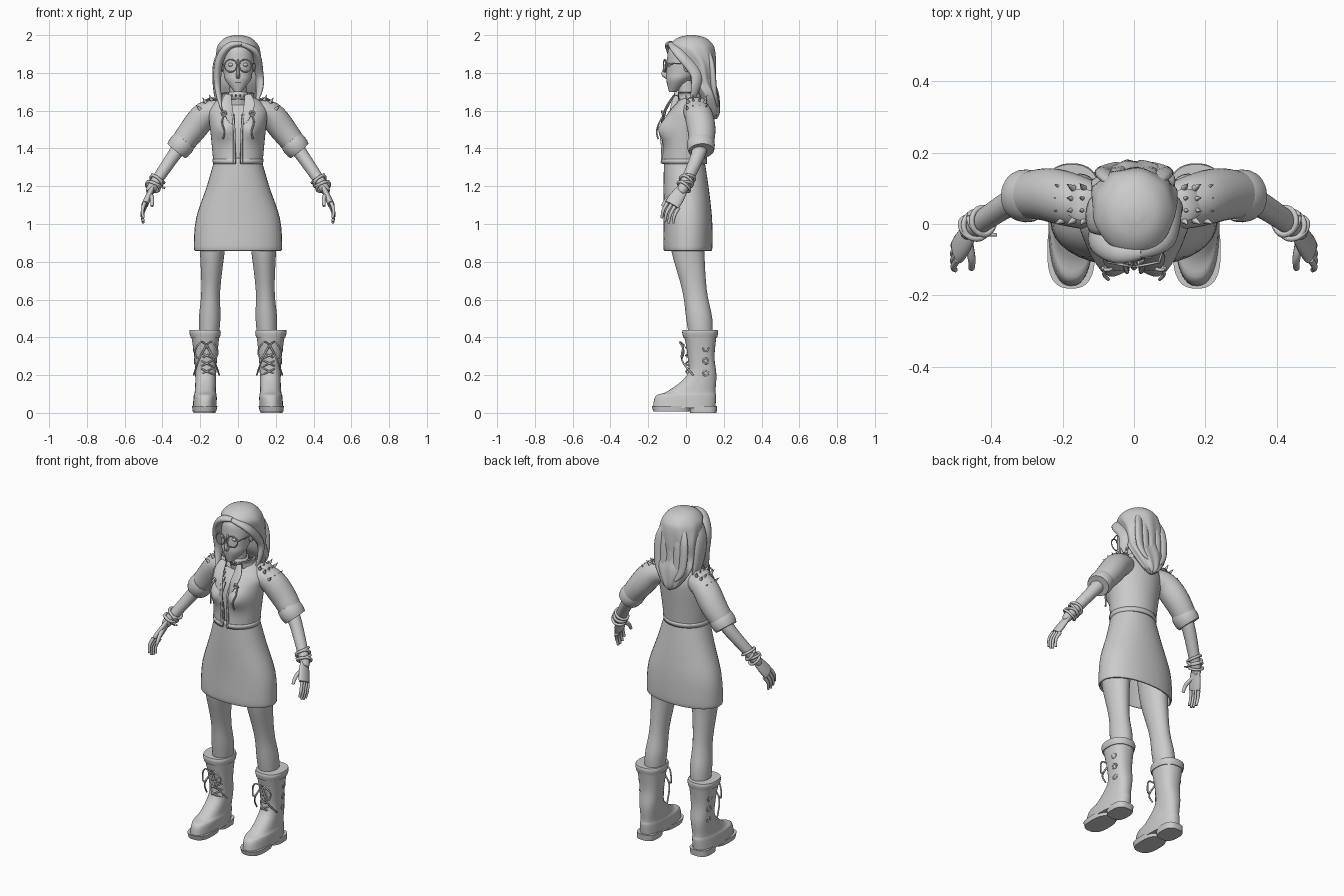
import bpy, bmesh, math
from mathutils import Vector

default_cube = bpy.data.objects.get("Cube")
if default_cube:
    bpy.data.objects.remove(default_cube, do_unlink=True)

colour = (.6, .6, .6, 1)
grey = bpy.data.materials.new("light grey")
grey.use_nodes = True
grey.diffuse_color = colour
grey.node_tree.nodes["Principled BSDF"].inputs["Base Color"].default_value = colour
parts = []


def finish(name, bm, mirror, thick=0):
    """Turn the bmesh into a named object with its modifiers."""
    bmesh.ops.recalc_face_normals(bm, faces=bm.faces)
    mesh = bpy.data.meshes.new(name)
    bm.to_mesh(mesh)
    bm.free()
    mesh.materials.append(grey)
    part = bpy.data.objects.new(name, mesh)
    bpy.context.collection.objects.link(part)
    if thick:
        part.modifiers.new("Thickness", 'SOLIDIFY').thickness = thick
    if mirror:
        part.modifiers.new("Mirror", 'MIRROR').use_mirror_merge = False
    parts.append(part)


def smooth(rows, steps):
    """Catmull-Rom interpolation of points or section rows."""
    out = []
    for i in range(len(rows) - 1):
        before, start, end = rows[max(i - 1, 0)], rows[i], rows[i + 1]
        after = rows[min(i + 2, len(rows) - 1)]
        for k in range(steps):
            t = k / steps
            out.append([q + t / 2 * (r - p + t * (2 * p - 5 * q + 4 * r - s + t * (3 * (q - r) + s - p)))
                        for p, q, r, s in zip(before, start, end, after)])
    return out + [list(rows[-1])]


def skin(name, sections, seg, power=1, cap=True, warp=None, skip=None, mirror=False, thick=0):
    """Join rounded cross-sections given as centre, two axes and two radii."""
    bm, rings = bmesh.new(), []
    for centre, across, deep, width, depth in sections:
        ring = []
        for k in range(seg):
            angle = math.tau * k / seg - math.pi / 2
            c, s = math.cos(angle), math.sin(angle)
            point = (centre + across * width * math.copysign(abs(c) ** power, c)
                     + deep * depth * math.copysign(abs(s) ** power, s))
            ring.append(bm.verts.new(warp(point, angle) if warp else point))
        rings.append(ring)
    for low, high in zip(rings, rings[1:]):
        for k in range(seg):
            quad = [low[k], low[k - 1], high[k - 1], high[k]]
            middle = sum((v.co for v in quad), Vector()) / len(quad)
            if not (skip and skip(middle)):
                bm.faces.new(quad)
    if cap:
        bm.faces.new(rings[0])
        bm.faces.new(rings[-1])
    finish(name, bm, mirror, thick)


def stack(name, rows, x=lambda z: 0, seg=36, steps=4, **options):
    """Level rings from rows of y, z, half width, half depth."""
    across, deep = Vector((1, 0, 0)), Vector((0, 1, 0))
    skin(name, [(Vector((x(z), y, z)), across, deep, width, depth)
                for y, z, width, depth in smooth(rows, steps)], seg, **options)


def steady(t):
    return 1


def swell(t):
    return math.sin(math.pi * (.1 + .89 * t)) ** .6


def narrow(end):
    return lambda t: 1 - (1 - end) * t


def tube(name, points, width, depth=None, profile=steady, facing=None, seg=10, steps=4, **options):
    """Sweep an oval along a smooth path; depth is measured towards facing."""
    path = [Vector(p) for p in smooth(points, steps)]
    last, deep, sections = len(path) - 1, None, []
    for i, centre in enumerate(path):
        along = (path[min(i + 1, last)] - path[max(i - 1, 0)]).normalized()
        deep = deep or (Vector(facing) if facing else along.orthogonal())
        deep = (deep - along * deep.dot(along)).normalized()
        size = profile(i / last)
        sections.append((centre, along.cross(deep), deep, width * size, (depth or width) * size))
    skin(name, sections, seg, **options)


def ball(name, centre, size, mirror=True):
    bm = bmesh.new()
    bmesh.ops.create_uvsphere(bm, u_segments=16, v_segments=10, radius=1)
    bmesh.ops.scale(bm, vec=size, verts=bm.verts)
    bmesh.ops.translate(bm, vec=centre, verts=bm.verts)
    finish(name, bm, mirror)


def loop(name, centre, axis, radius, thickness, mirror=True):
    u = Vector(axis).orthogonal().normalized()
    v = Vector(axis).normalized().cross(u)
    turns = [math.tau * i / 16 for i in range(17)]
    tube(name, [Vector(centre) + radius * (u * math.cos(a) + v * math.sin(a)) for a in turns],
         thickness, steps=2, mirror=mirror)


def spike(name, base, direction, length, mirror=True):
    base = Vector(base)
    tube(name, [base, base + Vector(direction).normalized() * length], length / 3.5,
         profile=narrow(.05), steps=1, mirror=mirror)


# Head and face
stack("head", [(-.07, 1.7, .02, .02), (-.04, 1.76, .066, .064), (-.02, 1.8, .076, .083),
               (-.01, 1.87, .082, .09), (0, 1.93, .075, .09), (.01, 1.97, .04, .05)])
stack("neck", [(.03, 1.58, .06, .05), (.01, 1.66, .046, .046), (0, 1.76, .044, .046)])
tube("nose", [(0, -.095, 1.87), (0, -.11, 1.82), (0, -.116, 1.795), (0, -.1, 1.785)], .007, .01,
     lambda t: .8 + t, (0, 1, 0))
for z in (1.75, 1.76):
    ball("lip", (0, -.093, z), (.025, .01, .006), mirror=False)
ball("eye", (.037, -.085, 1.843), (.017, .014, .01))
ball("ear", (.084, .005, 1.835), (.008, .018, .03))

# Glasses
loop("glasses_rim", (.039, -.113, 1.838), (.2, -1, 0), .033, .0035)
tube("glasses_arm", [(.07, -.107, 1.845), (.085, -.05, 1.85), (.086, .01, 1.85)], .003, mirror=True)
tube("glasses_bridge", [(-.008, -.12, 1.845), (.008, -.12, 1.845)], .003)


# Hair mass with wavy grooves, and loose locks
def grooves(point, angle):
    ripple = .035 * math.sin(9 * angle + 14 * point.z) * min(1, 8 * max(0, 1.97 - point.z))
    point.x *= 1 + ripple
    point.y += ripple * max(0, point.y) / 2
    return point


def lock(name, points, width, depth):
    tube(name, points, width, depth, swell, (0, 1, 0), 14, 6)


stack("hair", [(.03, 2, .02, .02), (.03, 1.985, .07, .075), (.03, 1.95, .105, .113), (.045, 1.91, .117, .11),
               (.08, 1.84, .119, .077), (.09, 1.75, .113, .066), (.12, 1.68, .112, .054),
               (.142, 1.59, .055, .036), (.15, 1.555, .01, .01)],
      seg=64, warp=grooves)
lock("right_front_lock", [(.02, -.08, 1.955), (-.05, -.08, 1.94), (-.1, -.05, 1.86), (-.108, -.03, 1.73),
                          (-.085, -.08, 1.6)], .022, .034)
lock("right_side_lock", [(-.07, 0, 1.95), (-.11, .02, 1.85), (-.112, .04, 1.72), (-.1, .07, 1.6)], .022, .05)
lock("left_front_lock", [(.01, -.08, 1.955), (.09, -.04, 1.91), (.11, .05, 1.8), (.115, .05, 1.72),
                         (.1, .03, 1.65)], .02, .034)
for i in range(5):
    x = .04 * (i - 2)
    lock("back_lock", [(x / 2, .1, 1.95), (x, .135, 1.85), (x, .15, 1.7), (x / 2, .17, 1.58 + abs(x) / 2)],
         .026, .016)


# Body and open jacket
def bust(point, angle):
    if point.y < 0:
        spread = (abs(point.x) - .075) ** 2 + (point.z - 1.5) ** 2
        point.y -= .046 * math.exp(-spread / .003)
    return point


def front_gap(middle):
    return middle.y < 0 and abs(middle.x) < .016 + max(0, middle.z - 1.56) / 2


stack("torso", [(0, 1.3, .11, .095), (0, 1.46, .125, .1), (.01, 1.56, .125, .09), (.03, 1.63, .09, .06)])
stack("jacket", [(-.01, 1.32, .13, .118), (0, 1.45, .142, .12), (.01, 1.55, .153, .12), (.02, 1.6, .155, .108),
                 (.03, 1.645, .125, .085), (.03, 1.675, .075, .068)],
      seg=64, cap=False, warp=bust, skip=front_gap, thick=.012)
stack("jacket_hem", [(-.01, 1.318, .133, .121), (-.01, 1.345, .135, .122)], seg=64, steps=1,
      cap=False, skip=front_gap, thick=.008)
stack("stand_collar", [(.03, 1.64, .09, .075), (.02, 1.675, .076, .07), (.02, 1.695, .08, .076)],
      cap=False, skip=lambda middle: middle.y < -.03 and abs(middle.x) < .05, thick=.008)
tube("lapel", [(.05, -.06, 1.685), (.06, -.09, 1.64), (.05, -.115, 1.59), (.03, -.13, 1.53)],
     .03, .006, swell, (0, 1, 0), mirror=True)
tube("jacket_placket", [(.02, -.128, 1.325), (.02, -.126, 1.4), (.02, -.134, 1.5), (.03, -.11, 1.59)],
     .006, mirror=True)
tube("chest_cord", [(.07, -.11, 1.59), (.085, -.14, 1.54), (.072, -.155, 1.49), (.08, -.147, 1.45)],
     .0045, mirror=True)
loop("cord_knot", (.075, -.125, 1.585), (0, 1, .3), .012, .005)

# Choker with studs
stack("choker", [(.01, 1.66, .052, .052), (.01, 1.7, .052, .052)], steps=1, cap=False, thick=.008)
for i in range(14):
    angle = math.tau * i / 14
    outward = Vector((math.cos(angle), math.sin(angle), 0))
    spike("choker_stud", Vector((0, .01, 1.68)) + outward * .05, outward, .022, mirror=False)

# Sleeves, cuffs and shoulder studs
elbow, wrist, knuckles = Vector((.315, .08, 1.4)), Vector((.45, -.01, 1.2)), Vector((.494, -.075, 1.1))
shoulder = Vector((.17, .065, 1.58))
upper_arm = elbow - shoulder
tube("sleeve", [(.09, .04, 1.6), shoulder, shoulder.lerp(elbow, .5) + Vector((0, .01, .005)), elbow],
     .072, .076, lambda t: .8 + .2 * math.sin(math.pi * t), (0, 1, 0), 28, mirror=True)
tube("cuff", [elbow - upper_arm * .25, elbow + upper_arm * .07], .068, .074,
     lambda t: .9 + .1 * math.sin(math.pi * t), (0, 1, 0), 28, mirror=True)
tube("epaulet", [(.1, .05, 1.655), (.15, .055, 1.66), (.2, .065, 1.625)], .009, .045, swell, (0, 1, 0),
     mirror=True)
for i in range(3):
    for j in range(4):
        spike("shoulder_stud", (.14 + .03 * i, .01 + .03 * j, 1.655 - .012 * i * i),
              (.4 + .3 * i, .3 * (j - 1.5), 1), .034)

# Arms, hands and bracelets
tube("forearm", [elbow - upper_arm * .2, elbow.lerp(wrist, .2), wrist, wrist.lerp(knuckles, .3)], .043, .045,
     narrow(.48), (0, 1, 0), 20, mirror=True)
tube("palm", [wrist, wrist.lerp(knuckles, .5), knuckles], .018, .041,
     lambda t: .6 + .4 * math.sin(2 * t), (0, 1, 0), 18, mirror=True)
for i in range(4):
    root = knuckles + Vector((0, .02 * (i - 1.2), .012 - .009 * i))
    reach = 1 - .1 * abs(i - 1.5)
    tube("finger", [root, root + Vector((.014, -.025, -.045)) * reach, root + Vector((.008, -.035, -.095)) * reach],
         .0105, profile=narrow(.65), mirror=True)
tube("thumb", [wrist.lerp(knuckles, .4), (.455, -.095, 1.135), (.455, -.125, 1.095)], .014,
     profile=narrow(.6), mirror=True)
for i in range(4):
    tilt = Vector((math.sin(2 * i), math.cos(3 * i), 0)) * .3
    loop("bracelet", wrist.lerp(elbow, .2 - .07 * i), (wrist - elbow).normalized() + tilt, .038, .0075)
tube("bracelet_tie", [(-.425, -.03, 1.2), (-.385, -.03, 1.19)], .005)

# Skirt, open below
stack("skirt", [(.01, .857, .226, .122), (.01, .88, .234, .13), (.01, 1.03, .222, .128),
                (0, 1.2, .165, .119), (-.01, 1.35, .122, .106)], cap=False, power=.92, thick=.01)

# Legs
stack("leg", [(.01, 1, .08, .1), (.01, .86, .066, .088), (.045, .65, .05, .065), (.07, .5, .057, .069),
              (.08, .38, .05, .06)], x=lambda z: .17 - .04 * z, mirror=True)


# Boots
def boot(name, rows, power=.85, steps=4):
    stack(name, rows, x=lambda z: .178 - .06 * z * (1 - 2 * z), power=power, steps=steps, mirror=True)


boot("boot", [(-.01, .025, .063, .165), (0, .09, .061, .16), (.03, .115, .056, .126), (.083, .2, .055, .078),
              (.08, .3, .061, .071), (.075, .42, .076, .088), (.075, .436, .08, .092)])
boot("boot_top_fold", [(.075, .4, .078, .09), (.075, .425, .083, .095), (.075, .44, .08, .092)])
boot("boot_sole", [(-.075, .008, .062, .098), (-.075, .036, .067, .106)], power=.75, steps=1)
boot("boot_heel", [(.092, 0, .058, .07), (.092, .036, .06, .073)], power=.7, steps=1)

# Crossed laces, bows and side buckles
for side in (-1, 1):
    for i in range(5):
        z = .2 + .042 * i
        tube("lace", [(.166 - .04 * side, .035, z), (.166, 0, z + .02), (.166 + .04 * side, .035, z + .04)],
             .0045, mirror=True)
    knot = Vector((.167, -.012, .36))
    tube("bow_loop", [knot, knot + Vector((.03 * side, -.02, .015)), knot + Vector((.06 * side, 0, -.03)),
                      knot + Vector((.045 * side, -.01, -.07)), knot], .0045, mirror=True)
    tube("bow_tail", [knot, knot + Vector((.04 * side, -.01, -.08)), knot + Vector((.068 * side, .05, -.16))],
         .0045, mirror=True)
for i in range(3):
    loop("side_buckle", (.222 + .005 * i, .105, .21 + .065 * i), (1, .2, 0), .014, .0045)

# Smooth shading with sharp creases kept
bpy.ops.object.select_all(action='DESELECT')
for part in parts:
    part.select_set(True)
bpy.context.view_layer.objects.active = parts[0]
bpy.ops.object.shade_smooth_by_angle(angle=math.radians(45))
